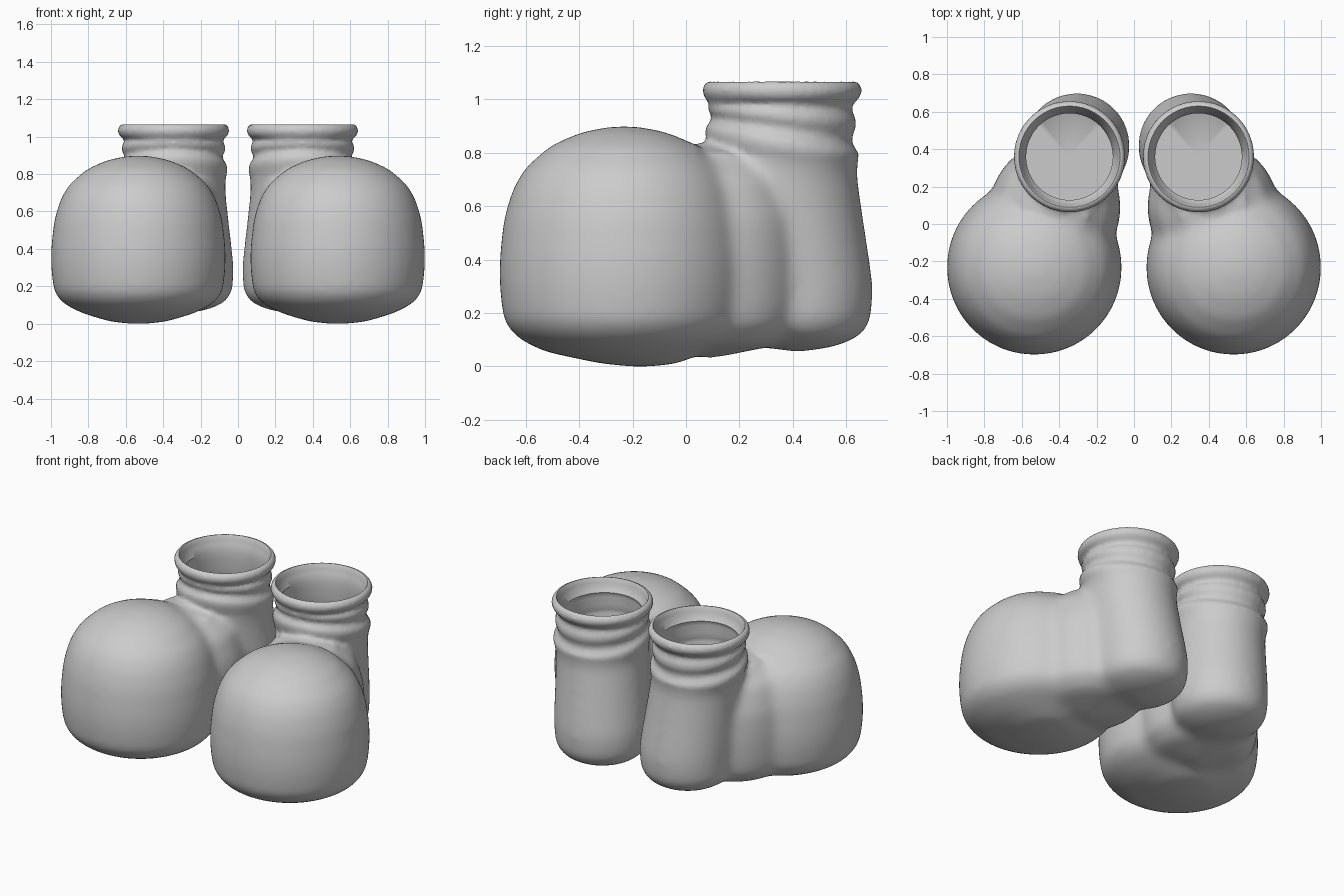
import bpy, bmesh
from math import sin, cos, tau

if "Cube" in bpy.data.objects:
    bpy.data.objects.remove(bpy.data.objects["Cube"])

SIDES = 48


def lathe(bm, profile, centre):
    """Closed solid of revolution; profile rows are (radius, z, tilt along y), centre(z) -> x, y."""
    rings = []
    for r, z, *t in profile:
        tilt = t[0] if t else 0
        cx, cy = centre(z)
        if r == 0:
            rings.append([bm.verts.new((cx, cy, z))] * SIDES)
        else:
            rings.append([bm.verts.new((cx + r * cos(tau * i / SIDES), cy + r * sin(tau * i / SIDES),
                                        z + tilt * sin(tau * i / SIDES))) for i in range(SIDES)])
    for a, b in zip(rings, rings[1:]):
        for i in range(SIDES):
            j = (i + 1) % SIDES
            bm.faces.new(list(dict.fromkeys((a[i], a[j], b[j], b[i]))))


def make(name, bm):
    mesh = bpy.data.meshes.new(name)
    bm.to_mesh(mesh)
    bm.free()
    ob = bpy.data.objects.new(name, mesh)
    bpy.context.collection.objects.link(ob)
    return ob


def apply_mod(ob, kind, **settings):
    bpy.context.view_layer.objects.active = ob
    mod = ob.modifiers.new(kind, kind)
    for key, value in settings.items():
        setattr(mod, key, value)
    bpy.ops.object.modifier_apply(modifier=mod.name)


def shaft_centre(z):
    t = min(max((z - 0.3) / 0.5, 0), 1)
    return 0.305 + 0.04 * t, 0.418 - 0.058 * t


# toe, instep and heel with folded neck, as overlapping solids
bm = bmesh.new()
lathe(bm, [(0, -.005), (.15, .01), (.3, .055), (.4, .105), (.452, .165), (.468, .3), (.468, .4), (.452, .55),
           (.42, .66), (.375, .74), (.28, .825), (.17, .875), (.06, .898), (0, .9)],
      lambda z: (.533, -.232 + (.06 if z < .02 else 0)))
lathe(bm, [(0, .025), (.25, .08), (.33, .15), (.345, .25), (.35, .4), (.34, .55), (.29, .7),
           (.18, .8), (0, .845)], lambda z: (.42, .09))
lathe(bm, [(0, .05), (.15, .075), (.24, .115), (.277, .17), (.284, .3), (.281, .42), (.276, .55), (.272, .7),
           (.274, .765, -.03), (.288, .815, -.05), (.288, .845, -.05), (.262, .88, -.045), (.262, .9, -.04),
           (.277, .925, -.03), (.277, .95, -.025), (.26, .972, -.012), (.262, .985, -.005), (.285, 1.0),
           (.297, 1.018), (.299, 1.04), (.29, 1.06), (.275, 1.067), (0, 1.067)], shaft_centre)
boots = make("boots", bm)
apply_mod(boots, 'REMESH', mode='VOXEL', voxel_size=0.014)

# blend the foot softly, the neck folds only lightly
bm = bmesh.new()
bm.from_mesh(boots.data)
foot = [v for v in bm.verts if v.co.z < .79 or v.co.y < .03]
for verts, count in ((foot, 32), (list(bm.verts), 2)):
    for _ in range(count):
        bmesh.ops.smooth_vert(bm, verts=verts, factor=.5, use_axis_x=True, use_axis_y=True, use_axis_z=True)
bm.to_mesh(boots.data)
bm.free()

# hollow opening with inner folds
bm = bmesh.new()
lathe(bm, [(0, .78), (.235, .78), (.25, .82, -.03), (.25, .84, -.03), (.232, .885, -.03), (.245, .935, -.02),
           (.232, .975, -.01), (.252, 1.01), (.258, 1.035), (.266, 1.058), (.276, 1.075), (.276, 1.15), (0, 1.15)],
      lambda z: (.345, .36))
cutter = make("opening_cutter", bm)
apply_mod(boots, 'BOOLEAN', operation='DIFFERENCE', object=cutter, solver='EXACT')
bpy.data.objects.remove(cutter)

# second boot
apply_mod(boots, 'MIRROR', use_mirror_merge=False)
bpy.ops.object.select_all(action='DESELECT')
boots.select_set(True)
bpy.context.view_layer.objects.active = boots
bpy.ops.object.shade_smooth_by_angle(angle=0.8)
